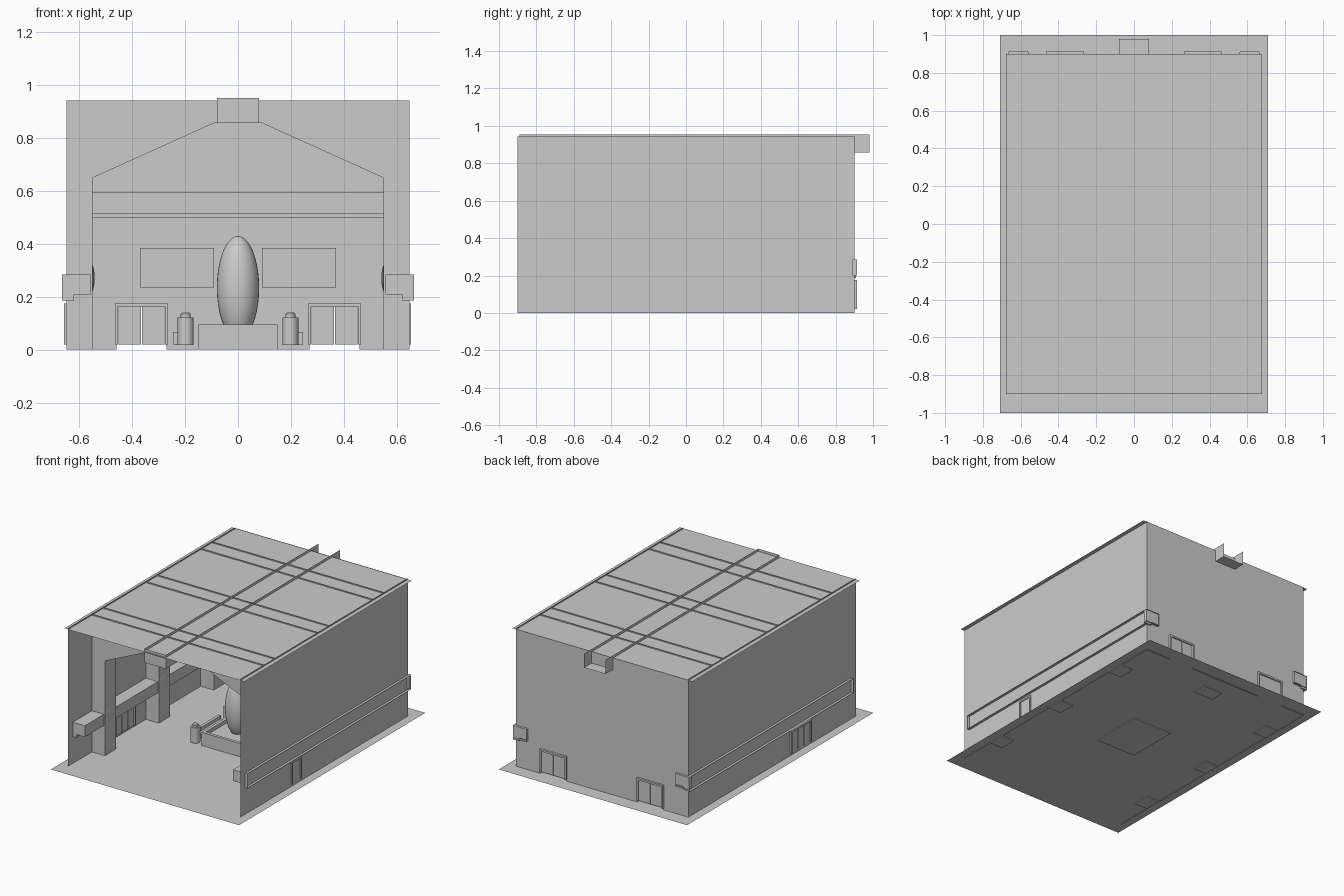
import bpy, bmesh, math
from mathutils import Matrix, Vector

if "Cube" in bpy.data.objects:
    bpy.data.objects.remove(bpy.data.objects["Cube"])

FLOOR = 0.005


def mesh_object(name, verts, faces):
    me = bpy.data.meshes.new(name)
    me.from_pydata(verts, [], faces)
    ob = bpy.data.objects.new(name, me)
    bpy.context.collection.objects.link(ob)
    return ob


def box(name, x, y, z, skip=()):
    """Box from ranges; skip lists open sides such as '+x' or '-z'."""
    v = [(a, b, c) for a in x for b in y for c in z]
    sides = {'-x': (0, 1, 3, 2), '+x': (4, 6, 7, 5), '-y': (0, 4, 5, 1),
             '+y': (2, 3, 7, 6), '-z': (0, 2, 6, 4), '+z': (1, 5, 7, 3)}
    return mesh_object(name, v, [f for k, f in sides.items() if k not in skip])


def extrude_y(name, profile, y0, y1, open_edges=(), caps=True):
    """Prism from an (x, z) profile; open_edges are left without a side face."""
    n = len(profile)
    v = [(x, y, z) for y in (y0, y1) for x, z in profile]
    f = [(i, (i + 1) % n, (i + 1) % n + n, i + n) for i in range(n) if i not in open_edges]
    if caps:
        f += [tuple(range(n))[::-1], tuple(range(n, 2 * n))]
    return mesh_object(name, v, f)


def lathe(name, profile, loc, seg=24):
    """Turned solid from an (r, z) profile."""
    v = [(r * math.cos(2 * math.pi * k / seg), r * math.sin(2 * math.pi * k / seg), z)
         for r, z in profile for k in range(seg)]
    f = [(j * seg + k, j * seg + (k + 1) % seg, (j + 1) * seg + (k + 1) % seg, (j + 1) * seg + k)
         for j in range(len(profile) - 1) for k in range(seg)]
    f += [tuple(range(seg))[::-1], tuple(range((len(profile) - 1) * seg, len(profile) * seg))]
    ob = mesh_object(name, v, f)
    ob.location = loc
    bpy.context.view_layer.objects.active = ob
    ob.select_set(True)
    bpy.ops.object.shade_smooth_by_angle()
    ob.select_set(False)
    return ob


# Door with frame and leaves; local +y points out of the hall
def door(name, loc, angle, width, leaves):
    h, t = width / 2, 0.012
    parts = [box(name + "_left_jamb", (-h, -h + t), (-0.015, 0.014), (0.02, 0.175)),
             box(name + "_right_jamb", (h - t, h), (-0.015, 0.014), (0.02, 0.175)),
             box(name + "_lintel", (-h, h), (-0.015, 0.014), (0.163, 0.175))]
    w = (width - 2 * t) / leaves
    for i in range(leaves):
        x = -h + t + i * w
        parts.append(box(f"{name}_leaf_{i}", (x + 0.001, x + w - 0.001), (-0.006, 0.005), (0.02, 0.163)))
    for ob in parts:
        ob.data.transform(Matrix.Translation(loc) @ Matrix.Rotation(angle, 4, 'Z'))


# Floor, roof and thin walls
mesh_object("floor", [(-.709, -1, FLOOR), (.709, -1, FLOOR), (.709, 1, FLOOR), (-.709, 1, FLOOR)], [(0, 1, 2, 3)])
mesh_object("roof", [(-.677, -.9, .935), (.677, -.9, .935), (.677, .9, .935), (-.677, .9, .935)], [(0, 1, 2, 3)])
for s, side in ((-1, "left"), (1, "right")):
    x = s * 0.648
    mesh_object(side + "_wall", [(x, -.9, 0), (x, .9, 0), (x, .9, .943), (x, -.9, .943)], [(0, 1, 2, 3)])
wall = [(-.648, 0), (-.46, 0), (-.46, .17), (-.27, .17), (-.27, 0), (.27, 0),
        (.27, .17), (.46, .17), (.46, 0), (.648, 0), (.648, .937), (-.648, .937)]
mesh_object("back_wall", [(x, 0.9, z) for x, z in wall], [tuple(range(12))])

# Three arched frames whose open tops stand just above the roof
arch = [(-.648, 0), (-.55, 0), (-.55, .65), (-.085, .86), (.085, .86),
        (.55, .65), (.55, 0), (.648, 0), (.648, .943), (-.648, .943)]
for i, y in enumerate((-0.585, -0.005, 0.585)):
    extrude_y(f"arched_frame_{i}", arch, y - 0.06, y + 0.06, open_edges=(7, 8, 9))

# Central ceiling duct, open at the top
box("ceiling_duct", (-.08, .08), (-.89, .98), (.858, .953), skip=('+z', '+y'))

# Side galleries, open towards the outside
for s, side in ((-1, "left"), (1, "right")):
    prof = [(.665, .187), (.62, .187), (.62, .208), (.558, .208), (.558, .285), (.665, .285)]
    extrude_y(side + "_gallery", [(s * x, z) for x, z in prof], -.85, .91, open_edges=(5,))
    for i, y in enumerate((-0.585, -0.005, 0.585)):
        lamp = lathe(f"{side}_lamp_{i}", [(.02, -.006), (.05, 0), (.02, .006)], (0, 0, 0), 20)
        lamp.data.transform(Matrix.Translation((s * .549, y, .27)) @ Matrix.Rotation(math.pi / 2, 4, 'Y'))
    # Back wall relief around the gallery end
    box(side + "_gallery_end", sorted((s * .56, s * .663)), (.89, .915), (.2, .285), skip=('+y',))

# Doors in the back and side walls
for s, side in ((-1, "left"), (1, "right")):
    door(f"back_{side}_door", Vector((s * .365, .9, 0)), 0, .2, 2)
door("left_side_door", Vector((-.645, -.305, 0)), math.pi / 2, .22, 3)
door("right_side_door", Vector((.64, -.3, 0)), -math.pi / 2, .11, 1)

# Screens and cornices on the back wall
for s, side in ((-1, "left"), (1, "right")):
    box(side + "_screen", sorted((s * .09, s * .37)), (.88, .9), (.235, .385))
box("lower_cornice", (-.55, .55), (.875, .9), (.5, .517))
box("upper_cornice", (-.55, .55), (.885, .9), (.517, .595))

# Central basin with rim, and the tall egg sculpture
box("basin", (-.15, .15), (-.18, .18), (0, .095), skip=('+z',))
box("basin_inner", (-.13, .13), (-.16, .16), (.07, .095), skip=('+z',))
for s, side in ((-1, "near"), (1, "far")):
    box(side + "_rim", (-.15, .15), sorted((s * .16, s * .18)), (.088, .095))
    box(side + "_side_rim", sorted((s * .13, s * .15)), (-.16, .16), (.088, .095))
bpy.ops.mesh.primitive_uv_sphere_add(segments=32, ring_count=20, radius=1, location=(0, 0, .235))
egg = bpy.context.object
egg.name = "egg_sculpture"
egg.scale = (.08, .08, .195)
bpy.ops.object.shade_smooth()
egg.select_set(False)

# Benches and bollards beside the basin
for s, side in ((-1, "left"), (1, "right")):
    box(side + "_bench_seat", sorted((s * .17, s * .245)), (-.12, .14), (.02, .045))
    box(side + "_bench_back", sorted((s * .225, s * .245)), (-.12, .14), (.045, .067))
    for j, y in enumerate((-.175, .18)):
        lathe(f"{side}_bollard_{j}", [(.03, .018), (.03, .122), (.019, .122), (.019, .135), (.014, .14)],
              (s * .198, y, 0))

# Reception desk near the back
box("desk", (-.075, .075), (.68, .78), (0, .07))
